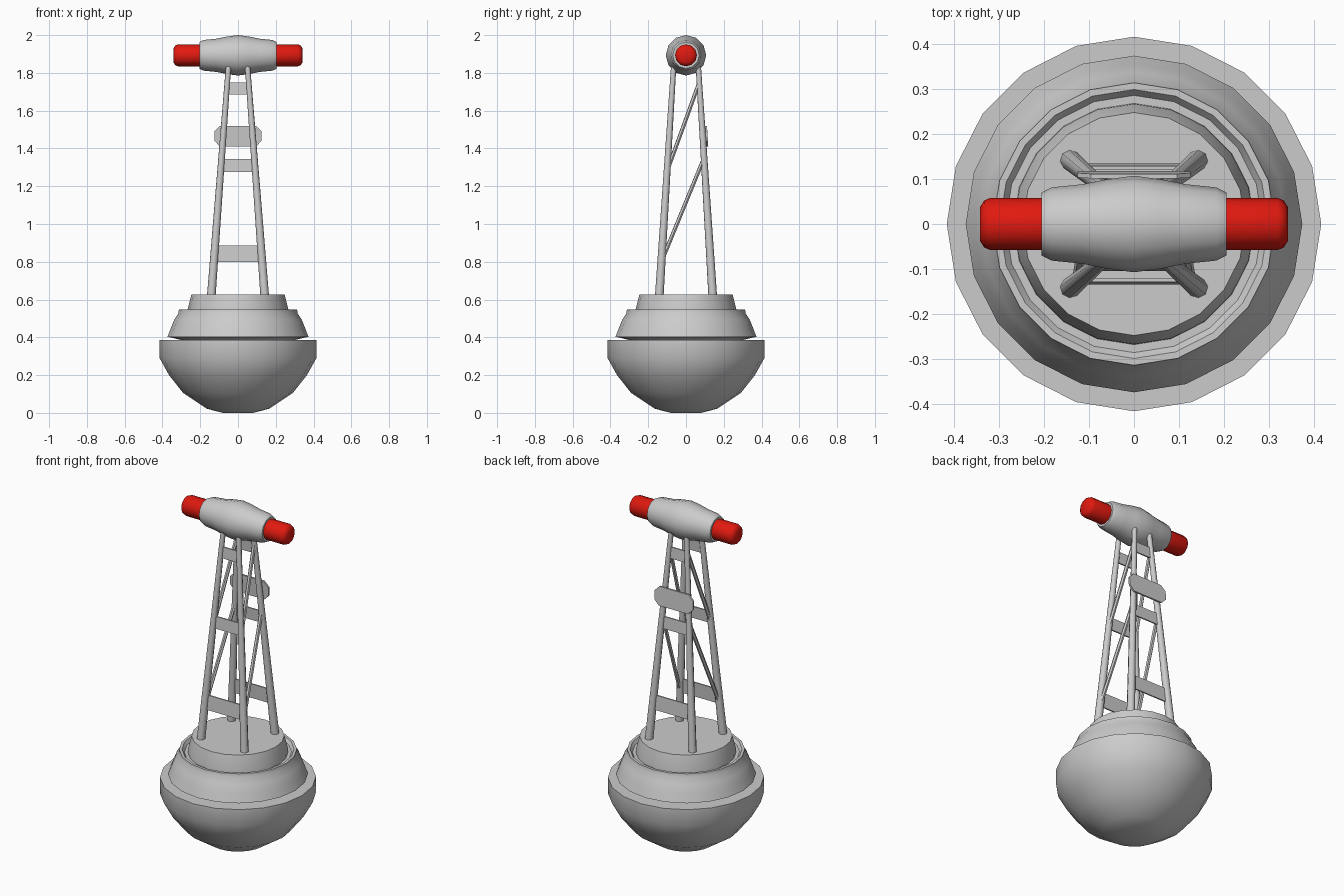
import bpy, bmesh, math
from mathutils import Vector, Matrix

if "Cube" in bpy.data.objects:
    bpy.data.objects.remove(bpy.data.objects["Cube"])


def finish(name, bm, mat=None, angle=35):
    bmesh.ops.recalc_face_normals(bm, faces=bm.faces[:])
    me = bpy.data.meshes.new(name)
    bm.to_mesh(me)
    bm.free()
    ob = bpy.data.objects.new(name, me)
    bpy.context.collection.objects.link(ob)
    if mat:
        me.materials.append(mat)
    bpy.ops.object.select_all(action='DESELECT')
    ob.select_set(True)
    bpy.context.view_layer.objects.active = ob
    bpy.ops.object.shade_smooth_by_angle(angle=math.radians(angle))
    return ob


def lathe(name, profile, sides, matrix=None, mat=None, angle=35):
    """Revolve (radius, height) points around z and cap both ends."""
    bm = bmesh.new()
    rings = [[bm.verts.new((r * math.cos(2 * math.pi * i / sides),
                            r * math.sin(2 * math.pi * i / sides), z))
              for i in range(sides)] for r, z in profile]
    for a, b in zip(rings, rings[1:]):
        for i in range(sides):
            j = (i + 1) % sides
            bm.faces.new((a[i], a[j], b[j], b[i]))
    bm.faces.new(rings[0][::-1])
    bm.faces.new(rings[-1])
    if matrix:
        bm.transform(matrix)
    return finish(name, bm, mat, angle)


def rod(name, a, b, r1, r2, sides=8):
    a, b = Vector(a), Vector(b)
    d = b - a
    m = Matrix.Translation(a) @ d.to_track_quat('Z', 'Y').to_matrix().to_4x4()
    return lathe(name, [(r1, 0), (r2, d.length)], sides, m, angle=50)


def plate(name, outline, thick, side, offset=0):
    """Flat plate lying on the front or back tower face; outline is (x, z)."""
    bm = bmesh.new()
    loops = [[bm.verts.new((x, side * (leg_at(z)[1] + offset + t), z)) for x, z in outline]
             for t in (-thick / 2, thick / 2)]
    n = len(outline)
    bm.faces.new(loops[0])
    bm.faces.new(loops[1][::-1])
    for i in range(n):
        j = (i + 1) % n
        bm.faces.new((loops[0][i], loops[0][j], loops[1][j], loops[1][i]))
    return finish(name, bm, angle=20)


def leg_at(z):
    t = (z - 0.61) / 1.23
    return 0.142 - 0.092 * t, 0.142 - 0.077 * t


# Floating hull and upper body
lathe("hull", [(0.08, 0), (0.165, 0.022), (0.29, 0.105), (0.365, 0.2),
               (0.415, 0.29), (0.415, 0.385), (0.28, 0.385)], 20)
lathe("upper_body", [(0.29, 0.38), (0.30, 0.386), (0.373, 0.403), (0.355, 0.45), (0.337, 0.495),
                     (0.315, 0.528), (0.313, 0.548), (0.298, 0.548),
                     (0.285, 0.53), (0.262, 0.53)], 20)
lathe("deck", [(0.268, 0.52), (0.266, 0.55), (0.247, 0.627)], 20)

# Tower legs
for sx in (-1, 1):
    for sy in (-1, 1):
        x0, y0 = leg_at(0.61)
        x1, y1 = leg_at(1.84)
        rod("tower_leg", (sx * x0, sy * y0, 0.61), (sx * x1, sy * y1, 1.84), 0.023, 0.014)

# Flat crossbars on the front and back
for z0, z1 in ((0.80, 0.885), (1.275, 1.345), (1.685, 1.75)):
    for side in (-1, 1):
        a, b = leg_at(z0)[0], leg_at(z1)[0]
        plate("crossbar", [(-a, z0), (a, z0), (b, z1), (-b, z1)], 0.008, side)

# Diagonal braces on the left and right
for z0, z1 in ((0.80, 1.35), (1.28, 1.75)):
    for sx in (-1, 1):
        x0, y0 = leg_at(z0)
        x1, y1 = leg_at(z1)
        rod("side_brace", (sx * x0, -y0, z0), (sx * x1, y1, z1), 0.011, 0.011, 6)

# Sign board on the back, with cut corners
sign = [(-0.095, 1.41), (0.095, 1.41), (0.125, 1.44), (0.125, 1.49),
        (0.095, 1.52), (-0.095, 1.52), (-0.125, 1.49), (-0.125, 1.44)]
plate("sign_board", sign, 0.01, 1, 0.021)

# Lamp housing along x
along_x = Matrix.Translation((0, 0, 1.893)) @ Matrix.Rotation(math.pi / 2, 4, 'Y')
half = [(0.107, 0), (0.099, 0.06), (0.088, 0.115), (0.081, 0.183), (0.07, 0.205)]
lathe("lamp_housing", [(r, -x) for r, x in half[:0:-1]] + half, 12, along_x)

# Red lamps at both ends
red = bpy.data.materials.new("red")
red.diffuse_color = (0.75, 0.01, 0.005, 1)
red.use_nodes = True
red.node_tree.nodes["Principled BSDF"].inputs["Base Color"].default_value = red.diffuse_color
for s in (-1, 1):
    lathe("lamp", [(0.058, s * 0.19), (0.058, s * 0.318), (0.052, s * 0.332),
                   (0.038, s * 0.341)], 12, along_x, red, 50)
